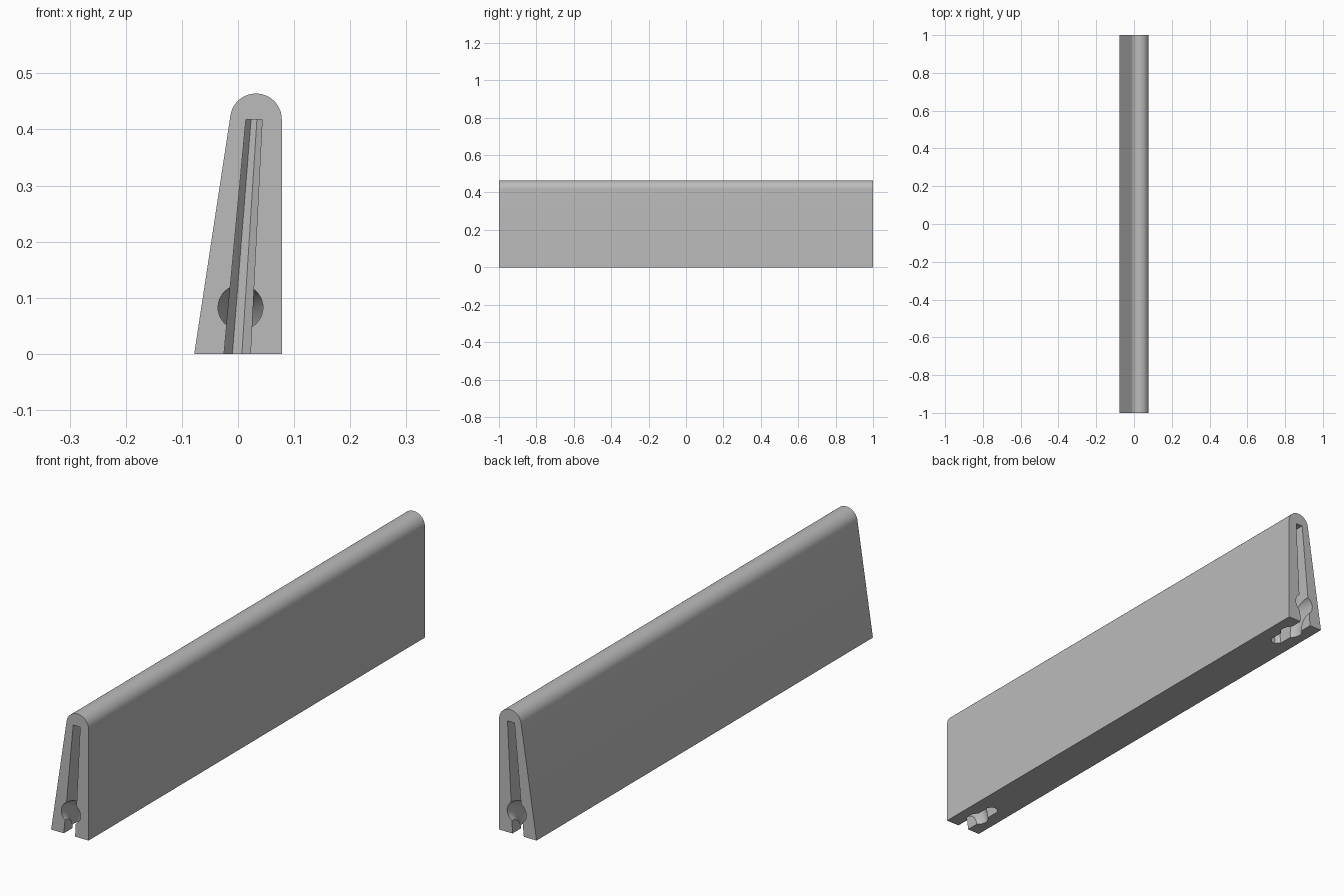
import bpy
import bmesh
from math import cos, sin, radians, pi, atan2

cube = bpy.data.objects.get("Cube")
if cube:
    bpy.data.objects.remove(cube, do_unlink=True)

HALF = 1.0          # half length along y
SLOT_TOP = 0.418
BEND_R, TUBE_R = 0.083, 0.04

grey = bpy.data.materials.new("plain grey")
grey.use_nodes = True
colour = (0.5, 0.5, 0.5, 1)
grey.diffuse_color = colour
grey.node_tree.nodes["Principled BSDF"].inputs["Base Color"].default_value = colour


def loft(name, ring_a, ring_b):
    """Closed solid between two matching rings of points."""
    bm = bmesh.new()
    a = [bm.verts.new(p) for p in ring_a]
    b = [bm.verts.new(p) for p in ring_b]
    bm.faces.new(a)
    bm.faces.new(b)
    for i in range(len(a)):
        j = (i + 1) % len(a)
        bm.faces.new((a[i], a[j], b[j], b[i]))
    bmesh.ops.recalc_face_normals(bm, faces=bm.faces)
    mesh = bpy.data.meshes.new(name)
    bm.to_mesh(mesh)
    bm.free()
    obj = bpy.data.objects.new(name, mesh)
    bpy.context.collection.objects.link(obj)
    mesh.materials.append(grey)
    return obj


def slot_ring(z, side):
    """Plan outline of the end slot at a height, with a chamfered inner tip."""
    t = z / SLOT_TOP
    mid = -0.0015 + 0.03 * t
    half = 0.0235 - 0.009 * t
    tip = half * 0.36
    plan = [(-half, -0.05), (half, -0.05), (half, 0.172), (tip, 0.187),
            (-tip, 0.187), (-half, 0.172)]
    return [(mid + x, side * (HALF - d), z) for x, d in plan]


def cut(target, cutter):
    cutter.hide_render = True
    mod = target.modifiers.new("cut", 'BOOLEAN')
    mod.operation = 'DIFFERENCE'
    mod.solver = 'EXACT'
    mod.object = cutter
    bpy.context.view_layer.objects.active = target
    bpy.ops.object.modifier_apply(modifier=mod.name)
    bpy.data.objects.remove(cutter, do_unlink=True)


# Wedge body with a rounded top edge
profile = [(-0.078, 0), (0.078, 0)]
for i in range(33):
    a = radians(171.4) * i / 32
    profile.append((0.032 + 0.046 * cos(a), 0.418 + 0.046 * sin(a)))
body = loft("wedge_body", [(x, -HALF, z) for x, z in profile],
            [(x, HALF, z) for x, z in profile])

# Leaning slot and bent cable channel at each end
lean = atan2(0.03, SLOT_TOP)
for side in (-1, 1):
    cut(body, loft("slot_cutter", slot_ring(-0.03, side), slot_ring(SLOT_TOP, side)))
    bpy.ops.mesh.primitive_torus_add(
        major_segments=64, minor_segments=32, major_radius=BEND_R, minor_radius=TUBE_R,
        location=(-0.0015, side * HALF, 0), rotation=(0, pi / 2 + lean, 0))
    channel = bpy.context.object
    channel.name = "channel_cutter"
    channel.data.materials.append(grey)
    cut(body, channel)

bpy.ops.object.select_all(action='DESELECT')
body.select_set(True)
bpy.context.view_layer.objects.active = body
bpy.ops.object.shade_smooth_by_angle(angle=radians(25))
